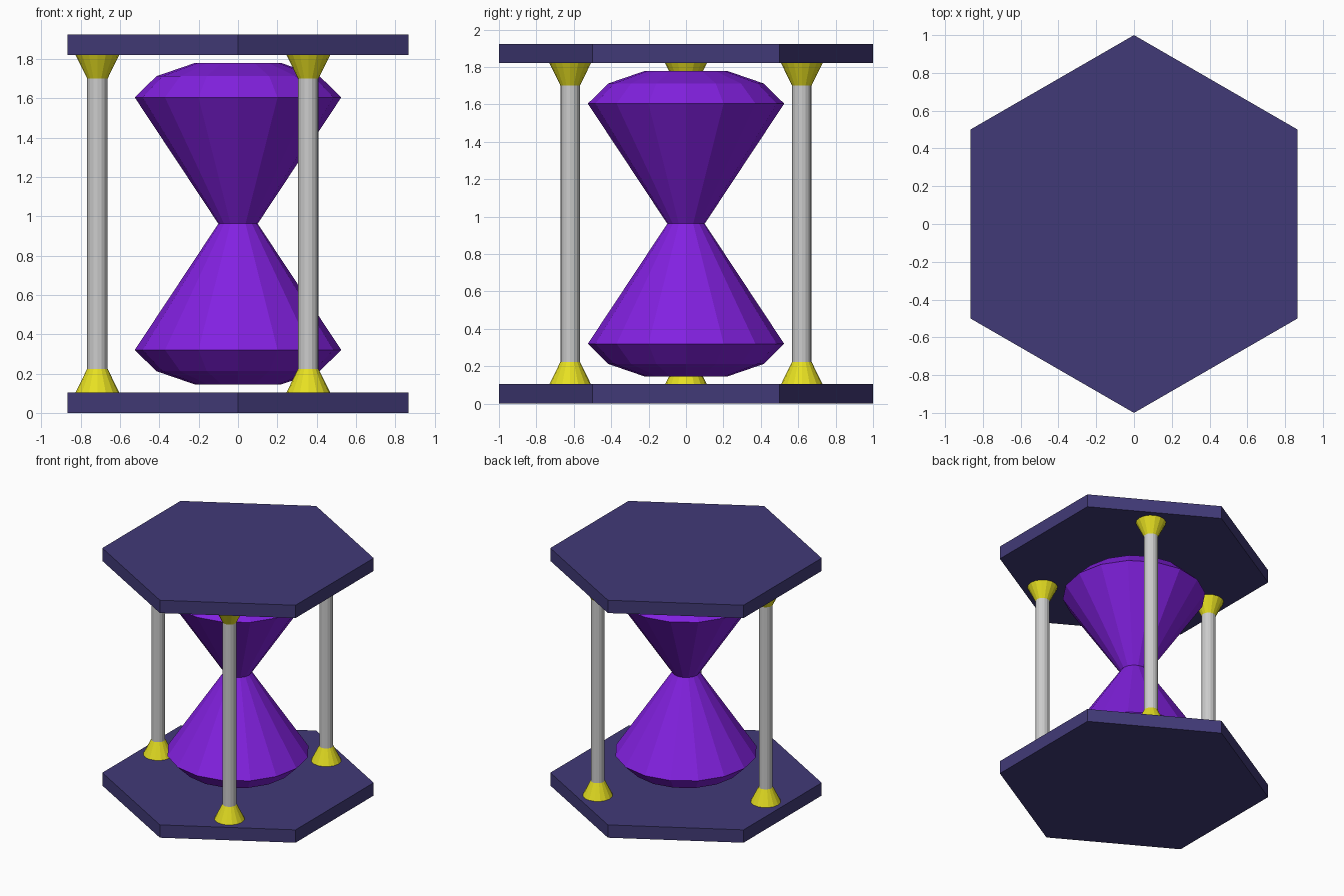
import bpy, math

if "Cube" in bpy.data.objects:
    bpy.data.objects.remove(bpy.data.objects["Cube"])

MID = 0.962  # mirror height of the whole hourglass


def material(name, rgb):
    m = bpy.data.materials.new(name)
    m.diffuse_color = (*rgb, 1)
    m.use_nodes = True
    m.node_tree.nodes["Principled BSDF"].inputs["Base Color"].default_value = m.diffuse_color
    return m


def lathe(name, profile, sides, loc=(0, 0), mat=None, turn=0.0):
    """Flat-faced solid of revolution from (radius, z) pairs, bottom to top."""
    verts, faces = [], []
    for r, z in profile:
        for i in range(sides):
            a = turn + math.tau * i / sides
            verts.append((r * math.cos(a), r * math.sin(a), z))
    for k in range(len(profile) - 1):
        for i in range(sides):
            j = (i + 1) % sides
            b, t = k * sides, (k + 1) * sides
            faces.append((b + i, b + j, t + j, t + i))
    faces.append(tuple(reversed(range(sides))))
    faces.append(tuple(range(len(verts) - sides, len(verts))))
    me = bpy.data.meshes.new(name)
    me.from_pydata(verts, [], faces)
    ob = bpy.data.objects.new(name, me)
    ob.location = (*loc, 0)
    bpy.context.collection.objects.link(ob)
    if mat:
        me.materials.append(mat)
    return ob


def flipped(profile):
    return [(r, 2 * MID - z) for r, z in reversed(profile)]


indigo = material("indigo", (0.053, 0.042, 0.185))
purple = material("purple", (0.225, 0.015, 0.75))
yellow = material("yellow", (0.79, 0.74, 0.016))

# Hexagonal end plates
plate = [(1.0, 0.0), (1.0, 0.104)]
lathe("bottom_plate", plate, 6, mat=indigo, turn=math.pi / 2)
lathe("top_plate", flipped(plate), 6, mat=indigo, turn=math.pi / 2)

# Double bulb, pinched at the neck
bulb = [(0.22, 0.145), (0.415, 0.212), (0.525, 0.32)]
lathe("bulb", bulb + [(0.1, MID)] + flipped(bulb), 16, mat=purple)

# Three pillars with flared feet and heads
foot = [(0.111, 0.104), (0.052, 0.224)]
for n, deg in enumerate((60, 180, 300), 1):
    a = math.radians(deg)
    loc = (0.715 * math.cos(a), 0.715 * math.sin(a))
    lathe(f"pillar_{n}", [(0.052, 0.224), (0.052, 2 * MID - 0.224)], 16, loc)
    lathe(f"pillar_foot_{n}", foot, 16, loc, yellow)
    lathe(f"pillar_head_{n}", flipped(foot), 16, loc, yellow)
